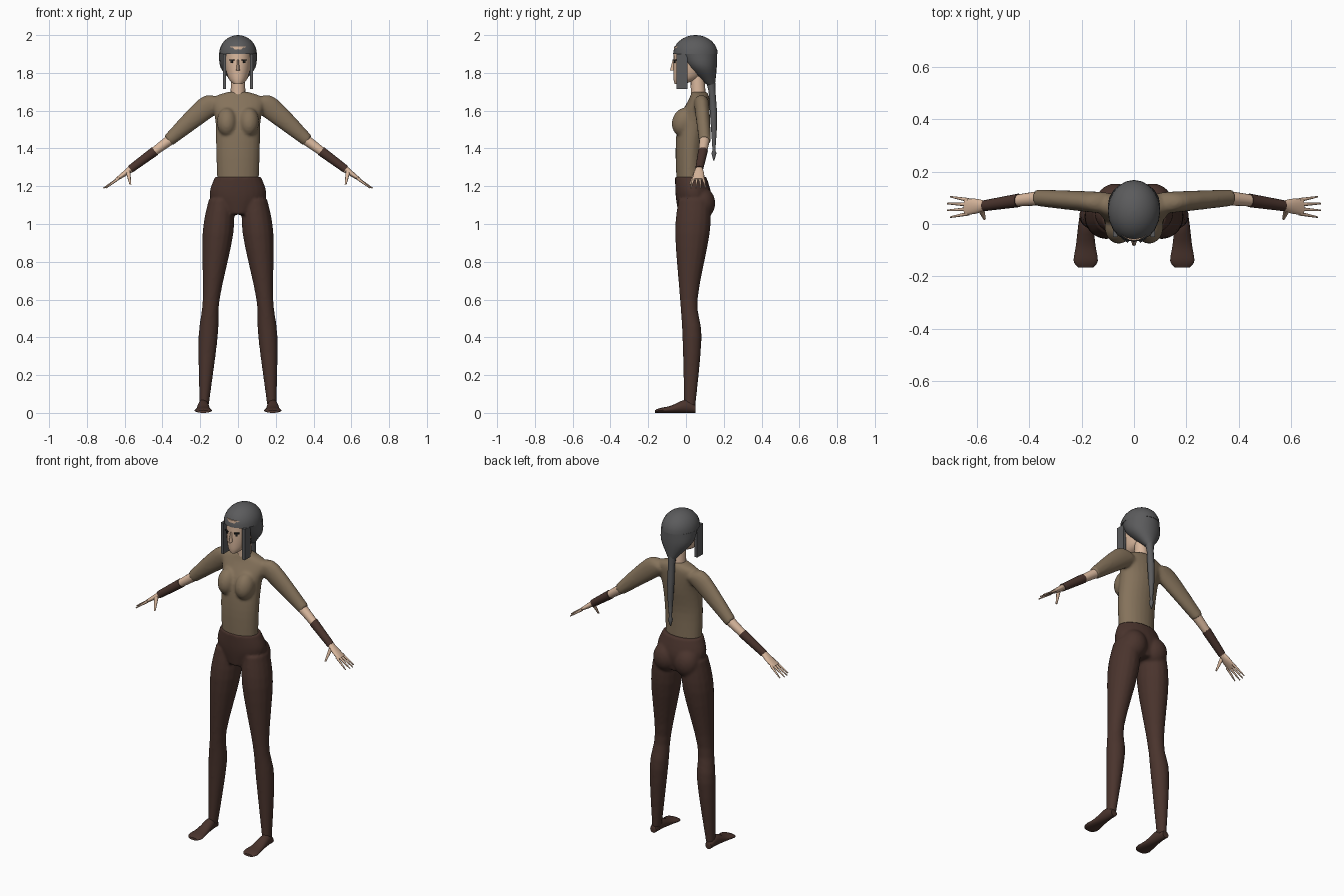
import bpy, bmesh, math
from mathutils import Vector, Matrix

if "Cube" in bpy.data.objects:
    bpy.data.objects.remove(bpy.data.objects["Cube"])


def material(name, *rgb):
    mat = bpy.data.materials.new(name)
    mat.use_nodes = True
    mat.diffuse_color = (*rgb, 1)
    mat.node_tree.nodes["Principled BSDF"].inputs["Base Color"].default_value = (*rgb, 1)
    return mat


SKIN = material("skin", .7, .48, .34)
SHIRT = material("tan shirt", .235, .17, .105)
TROUSERS = material("dark brown", .068, .034, .026)
HAIR = material("grey hair", .105, .105, .108)
LASH = material("lash black", .02, .02, .02)

X, Y, Z = Vector((1, 0, 0)), Vector((0, 1, 0)), Vector((0, 0, 1))
ARM_NORMAL = Vector((.62, 0, .78))


def spline(rows, steps):
    """Smooth a few control rows into many with a Catmull-Rom curve."""
    pts = [Vector((*row[:4], row[-1])) for row in rows]
    pts = [pts[0], *pts, pts[-1]]
    result = []
    for a, b, c, d in zip(pts, pts[1:], pts[2:], pts[3:]):
        for k in range(steps):
            t = k / steps
            result.append(b + (c - a) * t / 2 + (a - b * 2.5 + c * 2 - d / 2) * t ** 2
                          + ((b - c) * 3 + d - a) / 2 * t ** 3)
    return result + [pts[-1]]


def loft(bm, rows, u=X, v=Y, sides=16, steps=4, mirror=False):
    """Skin ellipses from rows of x, y, z, radius along u, optional radius along v."""
    for sign in (1, -1) if mirror else (1,):
        loops = []
        for row in spline(rows, steps):
            loop = []
            for i in range(sides):
                angle = math.tau * i / sides
                p = Vector(row[:3]) + u * row[3] * math.cos(angle) + v * row[4] * math.sin(angle)
                loop.append(bm.verts.new((p.x * sign, p.y, p.z)))
            loops.append(loop)
        for low, high in zip(loops, loops[1:]):
            for i in range(sides):
                bm.faces.new((low[i - 1], low[i], high[i], high[i - 1]))
        bm.faces.new(loops[0])
        bm.faces.new(loops[-1])


def ball_pair(bm, x, y, z, radii, tilt=0):
    for sign in (1, -1):
        place = Matrix.Translation((x * sign, y, z)) @ Matrix.Rotation(tilt, 4, 'X')
        bmesh.ops.create_icosphere(bm, subdivisions=3, radius=1,
                                   matrix=place @ Matrix.Diagonal((*radii, 1)))


def block_pair(bm, x, y, z, size, turn=0):
    for sign in (1, -1):
        place = Matrix.Translation((x * sign, y, z)) @ Matrix.Rotation(turn * sign, 4, 'Z')
        bmesh.ops.create_cube(bm, size=1, matrix=place @ Matrix.Diagonal((*size, 1)))


def finish(name, bm, mat, fuse=False):
    bmesh.ops.recalc_face_normals(bm, faces=bm.faces)
    mesh = bpy.data.meshes.new(name)
    bm.to_mesh(mesh)
    bm.free()
    mesh.materials.append(mat)
    ob = bpy.data.objects.new(name, mesh)
    bpy.context.collection.objects.link(ob)
    if fuse:  # merge overlapping volumes into one soft skin
        remesh = ob.modifiers.new("fuse", 'REMESH')
        remesh.mode = 'VOXEL'
        remesh.voxel_size = .008
        remesh.use_smooth_shade = True
        soften = ob.modifiers.new("soften", 'SMOOTH')
        soften.iterations = 6
    else:
        bpy.ops.object.select_all(action='DESELECT')
        ob.select_set(True)
        bpy.context.view_layer.objects.active = ob
        bpy.ops.object.shade_smooth_by_angle(angle=math.radians(55))


# Shirt: torso, bust and sleeves
bm = bmesh.new()
loft(bm, [(0, .02, 1.22, .11, .07), (0, .02, 1.4, .116, .075), (0, .04, 1.55, .12, .08),
          (0, .07, 1.66, .14, .055), (0, .07, 1.7, .05, .04)], sides=24)
ball_pair(bm, .058, -.012, 1.54, (.054, .062, .078), tilt=-.3)
loft(bm, [(.1, .08, 1.645, .04, .045), (.17, .085, 1.615, .04, .06),
          (.37, .1, 1.44, .032, .034)], Y, ARM_NORMAL, mirror=True)
finish("shirt", bm, SHIRT, fuse=True)

# Trousers: pelvis, seat and legs
bm = bmesh.new()
loft(bm, [(0, .025, 1.25, .122, .083), (0, .04, 1.15, .15, .095), (0, .04, 1.05, .08, .08)],
     sides=24)
ball_pair(bm, .07, .085, 1.11, (.075, .07, .085))
loft(bm, [(.09, .045, 1.13, .065, .085), (.106, .034, .95, .082, .092), (.142, .015, .6, .045, .047),
          (.158, .032, .4, .051, .051), (.18, .02, .03, .024, .03)], mirror=True)
finish("trousers", bm, TROUSERS, fuse=True)

# Feet: each section rests on the ground
bm = bmesh.new()
loft(bm, [(.184, y, height / 2, width, height / 2) for y, width, height in
          ((.05, .02, .04), (0, .028, .07), (-.08, .037, .038), (-.14, .046, .025), (-.165, .03, .014))],
     X, Z, mirror=True)
finish("feet", bm, TROUSERS)

# Forearms and bracers
bm = bmesh.new()
loft(bm, [(.34, .1, 1.46, .029), (.44, .09, 1.386, .023), (.58, .07, 1.28, .016)],
     Y, ARM_NORMAL, mirror=True)
finish("forearms", bm, SKIN)
bm = bmesh.new()
loft(bm, [(.44, .09, 1.386, .026), (.57, .07, 1.29, .021)], Y, ARM_NORMAL, mirror=True)
finish("bracers", bm, TROUSERS)

# Hands: palm, four fanned fingers and a thumb
bm = bmesh.new()
loft(bm, [(.56, .07, 1.3, .016), (.6, .068, 1.267, .028, .014), (.645, .065, 1.235, .031, .008)],
     Y, ARM_NORMAL, mirror=True)
for i in range(4):
    reach = .7 if i in (0, 3) else .712
    loft(bm, [(.63, .04 + .017 * i, 1.243, .008), (reach, .026 + .026 * i, 1.19, .003)],
         Y, ARM_NORMAL, sides=8, mirror=True)
loft(bm, [(.583, .056, 1.28, .013), (.57, .02, 1.21, .005)], sides=8, mirror=True)
finish("hands", bm, SKIN)

# Neck
bm = bmesh.new()
loft(bm, [(0, .066, 1.66, .04), (0, .06, 1.8, .036)])
finish("neck", bm, SKIN)

# Head and nose
bm = bmesh.new()
loft(bm, [(0, -.04, 1.74, .02), (0, 0, 1.77, .05, .066), (0, .02, 1.84, .068, .087),
          (0, .02, 1.94, .07, .083)], sides=24)
loft(bm, [(0, -.065, 1.812, .01, .02), (0, -.06, 1.87, .005, .01)], sides=8)
finish("head", bm, SKIN)

# Eyes: lash and iris plates turned to follow the face
bm = bmesh.new()
block_pair(bm, .034, -.06, 1.868, (.03, .008, .006), turn=.6)
block_pair(bm, .032, -.061, 1.859, (.011, .008, .013), turn=.6)
finish("eyes", bm, LASH)

# Hair: dome with a blunt fringe, open below for the face
bm = bmesh.new()
arcs = [math.radians(a) for a in range(0, 90, 11)]
loft(bm, [(0, .05, 1.9 + .1 * math.sin(a), .1 * math.cos(a), .118 * math.cos(a)) for a in arcs],
     sides=20, steps=1)
loft(bm, [(0, .06, 1.9, .1, .105), (0, .083, 1.83, .093, .08), (0, .12, 1.76, .04, .036),
          (0, .135, 1.73, .016)], sides=20)
finish("hair", bm, HAIR)

# Straight locks framing the face
bm = bmesh.new()
block_pair(bm, .071, -.021, 1.807, (.017, .056, .186))
finish("side_locks", bm, HAIR)

# Ponytail with a tied tip
bm = bmesh.new()
loft(bm, [(0, .125, 1.8, .03), (0, .138, 1.7, .019), (0, .145, 1.6, .02), (0, .148, 1.5, .016),
          (0, .148, 1.39, .008), (0, .148, 1.375, .014), (0, .147, 1.335, .003)], sides=10, steps=1)
finish("ponytail", bm, HAIR)
